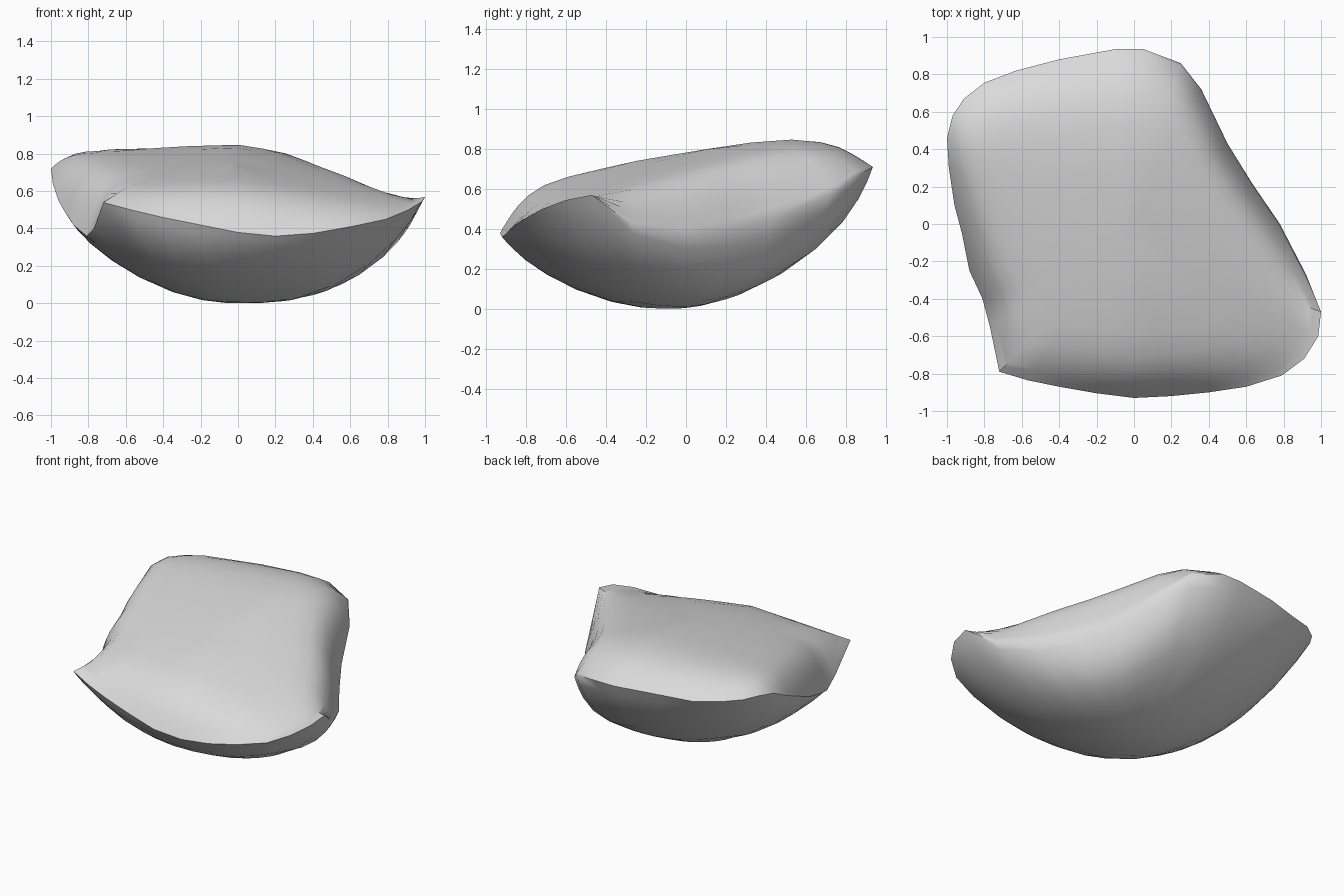
import bpy, bmesh, math

cube = bpy.data.objects.get("Cube")
if cube:
    bpy.data.objects.remove(cube, do_unlink=True)

# Rim where the domed top meets the bowl-shaped underside, counterclockwise
RIM = [
    (1, -.47, .57), (.92, -.27, .42), (.78, 0, .36), (.63, .22, .39),
    (.50, .43, .45), (.36, .72, .57), (.25, .86, .67), (.05, .935, .71),
    (-.10, .935, .71), (-.40, .88, .71), (-.63, .82, .70), (-.80, .755, .72),
    (-.91, .67, .73), (-.97, .58, .74), (-1, .46, .72), (-.99, .30, .64),
    (-.96, .10, .55), (-.92, -.05, .48), (-.88, -.25, .42), (-.81, -.40, .36),
    (-.77, -.55, .40), (-.72, -.79, .54), (-.57, -.835, .50), (-.40, -.87, .46),
    (-.20, -.905, .42), (0, -.93, .38), (.20, -.92, .36), (.40, -.90, .375),
    (.60, -.87, .41), (.79, -.81, .45), (.91, -.72, .50), (.985, -.60, .545),
]
# Height of the top along its length
TOP = [(-1, .48), (-.93, .52), (-.82, .585), (-.68, .64), (-.5, .685), (-.25, .74),
       (0, .785), (.3, .83), (.5, .85), (.65, .845), (.78, .825), (.94, .77)]
CENTRE = (-.05, -.08)


def top_height(x, y):
    for (y0, z0), (y1, z1) in zip(TOP, TOP[1:]):
        if y <= y1:
            z = z0 + (z1 - z0) * (y - y0) / (y1 - y0)
            break
    else:
        z = TOP[-1][1]
    return z - (.15 * x if x > 0 else -.03 * x)


def bowl_height(x, y):
    fx = .45 * x ** 2.6 if x > 0 else .5 * x * x
    fy = (.53 if y > -.1 else .48) * (y + .1) ** 2
    return fx + fy


def ring(bm, s, upper):
    """Ring of vertices at fraction s of the way from the centre to the rim."""
    verts = []
    for rx, ry, rz in RIM:
        x = CENTRE[0] + s * (rx - CENTRE[0])
        y = CENTRE[1] + s * (ry - CENTRE[1])
        if upper:
            z = rz + (top_height(x, y) - rz) * (1 - s ** 11)
        else:
            z = bowl_height(x, y) + (rz - bowl_height(rx, ry)) * s ** 12
        verts.append(bm.verts.new((x, y, z)))
    return verts


def skin(bm, outer, steps, upper):
    """Bridge rings from the rim inwards and close with a fan."""
    n = len(outer)
    for s in steps:
        inner = ring(bm, s, upper)
        for i in range(n):
            j = (i + 1) % n
            bm.faces.new((outer[i], outer[j], inner[j], inner[i]))
        outer = inner
    height = top_height if upper else bowl_height
    tip = bm.verts.new((*CENTRE, height(*CENTRE)))
    for i in range(n):
        bm.faces.new((outer[i], outer[(i + 1) % n], tip))


# One closed stone: shared rim, domed top, rounded underside
bm = bmesh.new()
rim = [bm.verts.new(p) for p in RIM]
skin(bm, rim, (.985, .96, .93, .89, .83, .74, .6, .4, .2), True)
skin(bm, rim, (.97, .93, .85, .72, .55, .35, .17), False)
bmesh.ops.recalc_face_normals(bm, faces=bm.faces[:])
low = min(v.co.z for v in bm.verts)
bmesh.ops.translate(bm, verts=bm.verts[:], vec=(0, 0, -low))

mesh = bpy.data.meshes.new("stone")
bm.to_mesh(mesh)
bm.free()
stone = bpy.data.objects.new("stone", mesh)
bpy.context.collection.objects.link(stone)

# Plain grey
grey = bpy.data.materials.new("stone_grey")
grey.use_nodes = True
colour = (.7, .7, .7, 1)
grey.diffuse_color = colour
grey.node_tree.nodes["Principled BSDF"].inputs["Base Color"].default_value = colour
mesh.materials.append(grey)

# Smooth surfaces with a crisp rim
bpy.ops.object.select_all(action='DESELECT')
stone.select_set(True)
bpy.context.view_layer.objects.active = stone
bpy.ops.object.shade_smooth_by_angle(angle=math.radians(50))
